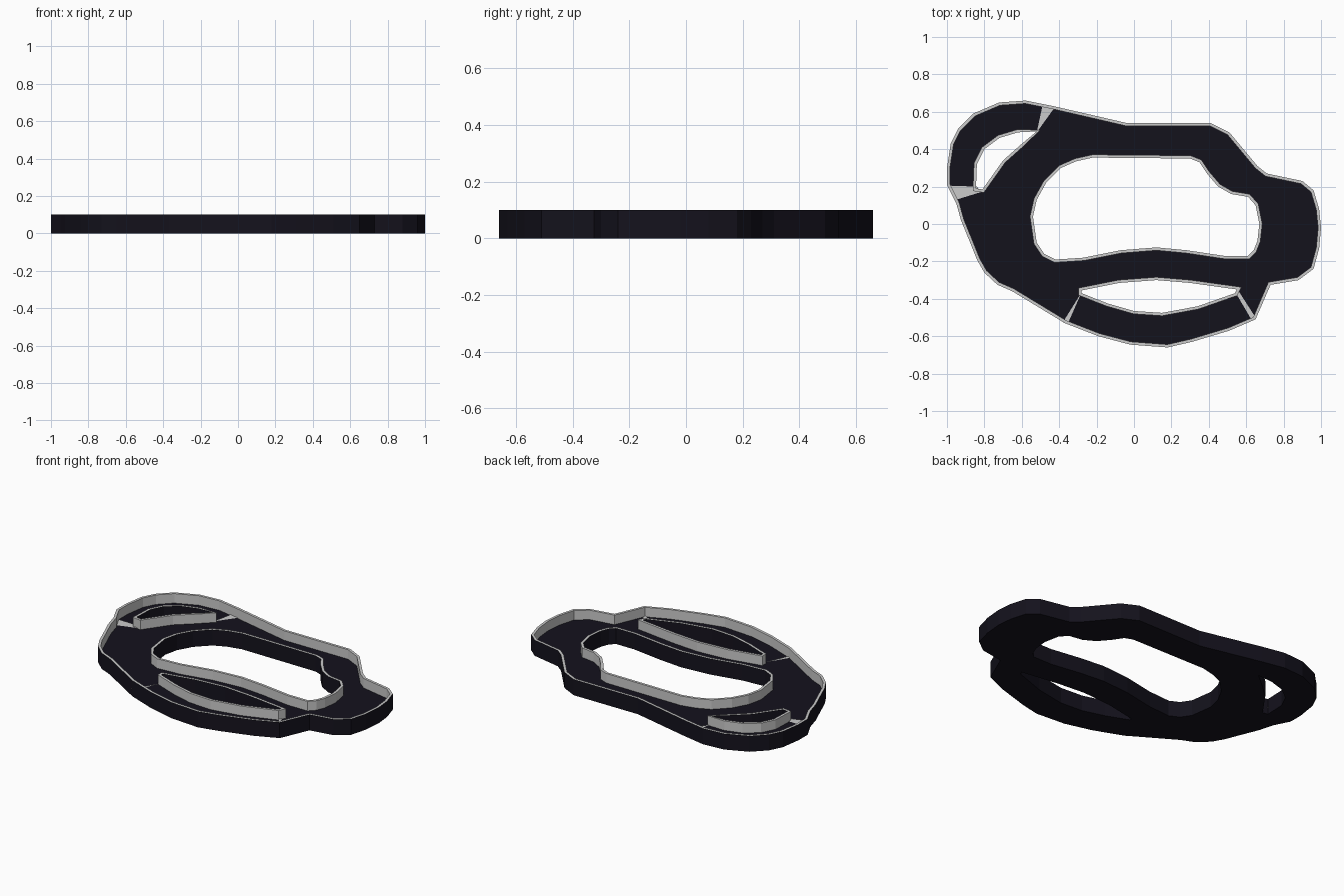
import bpy, bmesh
from mathutils import Vector

if "Cube" in bpy.data.objects:
    bpy.data.objects.remove(bpy.data.objects["Cube"])

HEIGHT, FLOOR, RIM = 0.1, 0.04, 0.016

outline = [(-.58, .66), (-.43, .63), (-.04, .54), (.41, .54), (.51, .49), (.66, .31), (.71, .27),
           (.90, .23), (.96, .18), (.99, .08), (1, -.02), (.99, -.13), (.96, -.24), (.88, -.30),
           (.73, -.325), (.65, -.51), (.51, -.57), (.31, -.63), (.18, -.66), (-.02, -.645),
           (-.19, -.60), (-.37, -.53), (-.65, -.36), (-.73, -.325), (-.80, -.26), (-.84, -.19),
           (-.88, -.09), (-.925, .02), (-.95, .11), (-1, .21), (-1, .30), (-.98, .43),
           (-.94, .51), (-.86, .59), (-.72, .65)]
main_hole = [(-.22, .355), (.30, .35), (.35, .33), (.39, .27), (.45, .20), (.52, .16), (.61, .145),
             (.65, .10), (.67, 0), (.66, -.09), (.64, -.14), (.61, -.17), (.48, -.17), (.28, -.14),
             (.12, -.125), (-.07, -.14), (-.27, -.18), (-.42, -.19), (-.48, -.16), (-.52, -.10),
             (-.54, .04), (-.52, .13), (-.47, .22), (-.39, .30), (-.31, .335)]
corner_slot = [(-.52, .495), (-.62, .49), (-.72, .46), (-.80, .40), (-.84, .32), (-.845, .19),
               (-.81, .185), (-.70, .34), (-.61, .42)]
front_slot = [(-.28, -.355), (-.08, -.315), (.12, -.30), (.30, -.315), (.55, -.35), (.54, -.37),
              (.34, -.44), (.15, -.475), (0, -.465), (-.14, -.425), (-.28, -.37)]


def oriented(pts, ccw):
    area = sum(a[0] * b[1] - b[0] * a[1] for a, b in zip(pts, pts[1:] + pts[:1]))
    return [Vector(p) for p in (pts if (area > 0) == ccw else pts[::-1])]


def inset(pts, d):
    """Mitred offset towards the solid side (left of travel)."""
    out = []
    for i, p in enumerate(pts):
        a = (p - pts[i - 1]).normalized()
        b = (pts[(i + 1) % len(pts)] - p).normalized()
        n1, n2 = Vector((-a.y, a.x)), Vector((-b.y, b.x))
        out.append(p + (n1 + n2) * d / max(1 + n1.dot(n2), 0.5))
    return out


def ring(bm, pts, z):
    return [bm.verts.new((p.x, p.y, z)) for p in pts]


def bridge(bm, lo, hi):
    n = len(lo)
    for i in range(n):
        j = (i + 1) % n
        bm.faces.new((lo[i], lo[j], hi[j], hi[i]))


def plate(bm, loops, z, up):
    edges = []
    for pts in loops:
        vs = ring(bm, pts, z)
        edges += [bm.edges.new((vs[i - 1], vs[i])) for i in range(len(vs))]
    geom = bmesh.ops.triangle_fill(bm, edges=edges, use_beauty=True, normal=(0, 0, 1))["geom"]
    for f in geom:
        if isinstance(f, bmesh.types.BMFace):
            f.normal_update()
            if (f.normal.z > 0) != up:
                f.normal_flip()


def finish(bm, name, mat=None):
    me = bpy.data.meshes.new(name)
    bm.to_mesh(me)
    bm.free()
    if mat:
        me.materials.append(mat)
    bpy.context.collection.objects.link(bpy.data.objects.new(name, me))


dark = bpy.data.materials.new("dark_shell")
dark.diffuse_color = (0.007, 0.006, 0.012, 1)
dark.use_nodes = True
dark.node_tree.nodes["Principled BSDF"].inputs["Base Color"].default_value = dark.diffuse_color

loops = [oriented(outline, True)] + [oriented(h, False) for h in (main_hole, corner_slot, front_slot)]
inner = [inset(l, RIM) for l in loops]

# dark shell: underside, outer walls and recessed floor
bm = bmesh.new()
for l in loops:
    bridge(bm, ring(bm, l, 0), ring(bm, l, HEIGHT))
plate(bm, loops, 0, False)
plate(bm, inner, FLOOR, True)
finish(bm, "tray_shell", dark)

# grey lining: rim tops and inner wall faces
bm = bmesh.new()
for l, n in zip(loops, inner):
    top = ring(bm, n, HEIGHT)
    bridge(bm, ring(bm, l, HEIGHT), top)
    bridge(bm, top, ring(bm, n, FLOOR))
finish(bm, "rim_lining")

# grey wedges where the two handles join the body
wedges = [[(-.52, .49), (-.43, .615), (-.49, .63)],
          [(-.82, .17), (-.84, .20), (-.99, .205), (-.95, .13)],
          [(-.28, -.365), (-.38, -.525), (-.355, -.535)],
          [(.545, -.36), (.62, -.52), (.65, -.505)]]
wedges[3] = [(.545, -.37), (.63, -.515), (.65, -.50), (.56, -.36)]
bm = bmesh.new()
for w in wedges:
    bm.faces.new(ring(bm, oriented(w, True), FLOOR + 0.004))
finish(bm, "joint_wedges")
